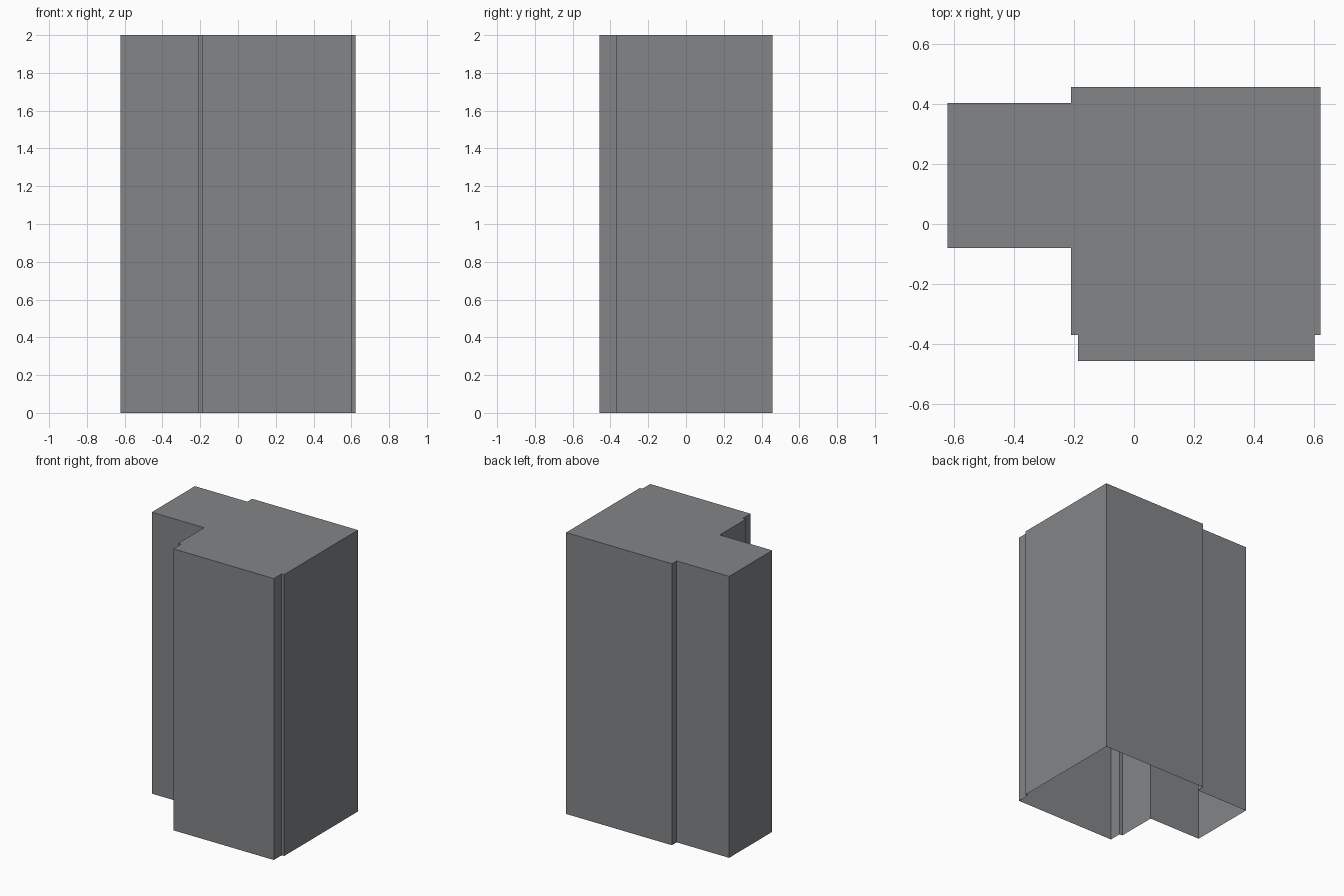
import bpy, bmesh

if "Cube" in bpy.data.objects:
    bpy.data.objects.remove(bpy.data.objects["Cube"])

# Floor plan outline, counter-clockwise seen from above
plan = [(-0.187, -0.458), (0.602, -0.458), (0.602, -0.37), (0.622, -0.37),
        (0.622, 0.458), (-0.21, 0.458), (-0.21, 0.404), (-0.622, 0.404),
        (-0.622, -0.08), (-0.21, -0.08), (-0.21, -0.37), (-0.187, -0.37)]
HEIGHT = 2.0

grey = bpy.data.materials.new("plain grey")
grey.diffuse_color = (0.225, 0.235, 0.245, 1)
grey.use_nodes = True
grey.node_tree.nodes["Principled BSDF"].inputs["Base Color"].default_value = grey.diffuse_color

# Building shell: walls and flat roof, open underneath
bm = bmesh.new()
low = [bm.verts.new((x, y, 0)) for x, y in plan]
high = [bm.verts.new((x, y, HEIGHT)) for x, y in plan]
n = len(plan)
for i in range(n):
    j = (i + 1) % n
    bm.faces.new((low[i], low[j], high[j], high[i]))
bm.faces.new(high)

mesh = bpy.data.meshes.new("building_shell")
bm.to_mesh(mesh)
bm.free()
mesh.materials.append(grey)
bpy.context.collection.objects.link(bpy.data.objects.new("building_shell", mesh))
